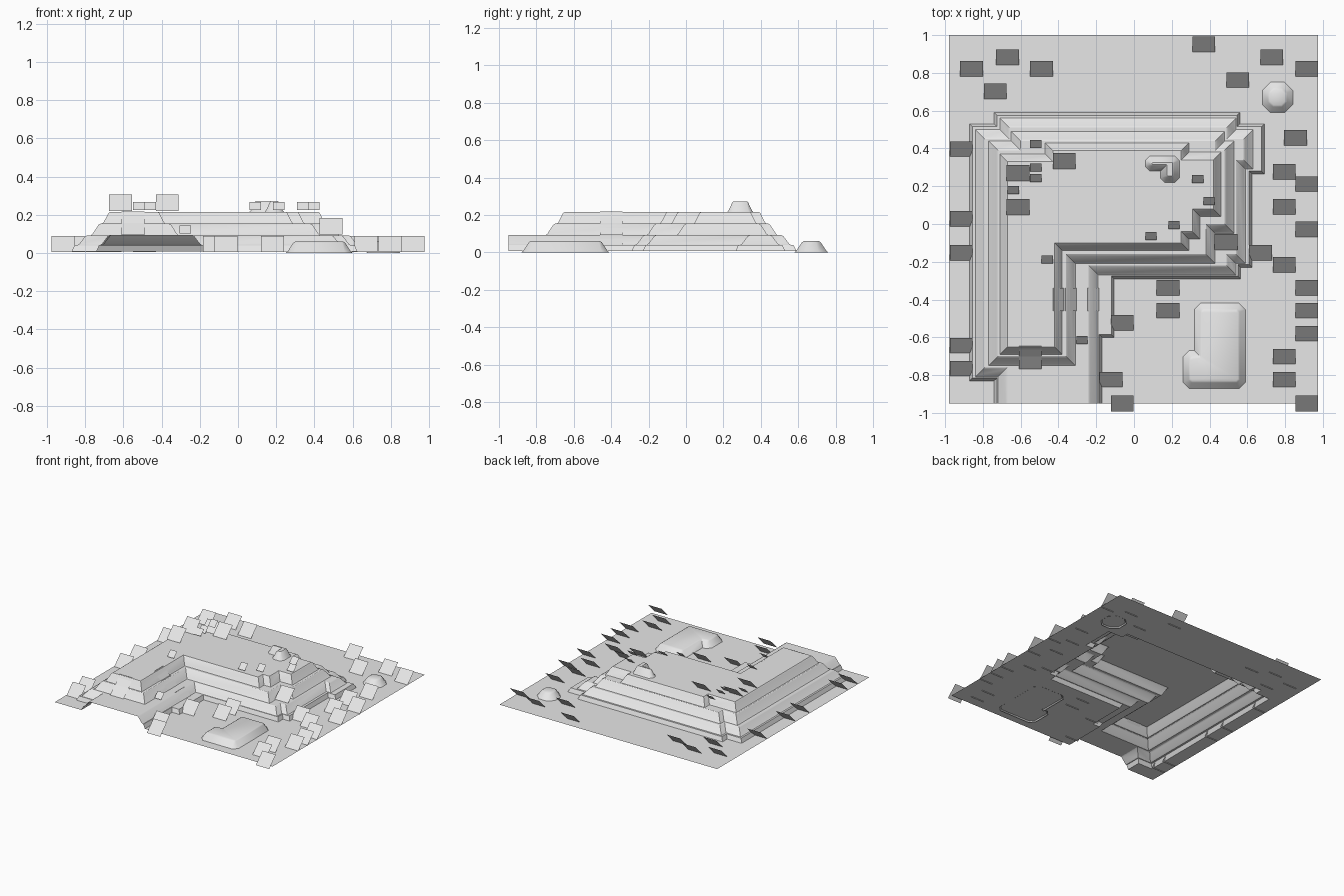
import bpy
from mathutils import Vector
from mathutils.geometry import tessellate_polygon

if "Cube" in bpy.data.objects:
    bpy.data.objects.remove(bpy.data.objects["Cube"])

FRONT = -0.95          # front edge of the map, where the terrain is cut open
GROUND_Z, SHELF_Z = 0.008, 0.04
TIER_Z = (0.092, 0.153, 0.215)

grey = bpy.data.materials.new("plain_grey")
grey.diffuse_color = (0.8, 0.8, 0.8, 1)
grey.use_nodes = True
grey.node_tree.nodes["Principled BSDF"].inputs["Base Color"].default_value = grey.diffuse_color


def make(name, verts, faces, smooth=True):
    """Object whose faces all look upward."""
    fixed = []
    for f in faces:
        a, b, c = (Vector(verts[i]) for i in f[:3])
        fixed.append(f if (b - a).cross(c - a).z >= 0 else tuple(reversed(f)))
    me = bpy.data.meshes.new(name)
    me.from_pydata(verts, [], fixed)
    me.materials.append(grey)
    ob = bpy.data.objects.new(name, me)
    bpy.context.collection.objects.link(ob)
    if smooth:
        bpy.ops.object.select_all(action='DESELECT')
        ob.select_set(True)
        bpy.context.view_layer.objects.active = ob
        bpy.ops.object.shade_smooth_by_angle(angle=0.6)
    return ob


def offset(poly, d):
    """Grow a clockwise outline by d; points on the cut front edge stay on it."""
    out, n = [], len(poly)
    for i in range(n):
        p0, p, p1 = (Vector(poly[(i + k) % n]) for k in (-1, 0, 1))
        e0, e1 = (p - p0).normalized(), (p1 - p).normalized()
        n0, n1 = Vector((-e0.y, e0.x)), Vector((-e1.y, e1.x))
        q = p + (n0 + n1) * (d / (1 + n0.dot(n1)))
        out.append((q.x, FRONT if p.y <= FRONT + 0.001 else q.y))
    return out


def flat(name, z, *loops):
    """Flat area, later loops are holes."""
    pts = [[Vector((x, y, 0)) for x, y in lp] for lp in loops]
    verts = [(v.x, v.y, z) for lp in pts for v in lp]
    return make(name, verts, [tuple(t) for t in tessellate_polygon(pts)], False)


def slope(name, poly, width, z_top, z_low, profile, cap=False):
    """Skirt that falls outward from an outline."""
    n, verts, faces = len(poly), [], []
    for t, drop in profile:
        z = z_top + (z_low - z_top) * drop
        verts += [(x, y, z) for x, y in offset(poly, width * t)]
    for r in range(len(profile) - 1):
        for i in range(n):
            j = (i + 1) % n
            if poly[i][1] <= FRONT + 0.001 and poly[j][1] <= FRONT + 0.001:
                continue
            faces.append((r * n + i, r * n + j, (r + 1) * n + j, (r + 1) * n + i))
    if cap:
        top = [Vector((x, y, 0)) for x, y in poly]
        faces += [tuple(t) for t in tessellate_polygon([top])]
    return make(name, verts, faces)


def cut_corners(poly, r):
    out, n = [], len(poly)
    for i in range(n):
        p = Vector(poly[i])
        for k in (-1, 1):
            q = Vector(poly[(i + k) % n])
            out.append(tuple(p + (q - p).normalized() * r))
    return out


SOFT = ((0, 0), (0.2, 0.1), (0.8, 0.86), (1, 1))
HARD = ((0, 0), (1, 1))

# Outlines, clockwise
ledge = [(-.74, FRONT), (-.74, -.83), (-.87, -.83), (-.87, .53), (-.74, .53),
         (-.74, .59), (.56, .59), (.56, .53), (.69, .53), (.69, .265),
         (.625, .265), (.625, -.23), (.565, -.23), (.565, -.29),
         (-.105, -.29), (-.105, -.6), (-.17, -.6), (-.17, FRONT)]
tier1 = [(-.67, FRONT), (-.67, -.76), (-.79, -.76), (-.79, .45), (-.66, .45),
         (-.66, .51), (.49, .51), (.49, .45), (.58, .45), (.58, .34),
         (.54, .34), (.54, -.16), (.49, -.16), (.49, -.22), (-.24, -.22),
         (-.24, FRONT)]
tier2 = [(-.72, -.70), (-.72, .39), (-.60, .39), (-.60, .44), (.43, .44),
         (.43, .39), (.48, .39), (.48, 0), (.38, 0), (.38, -.16),
         (-.36, -.16), (-.36, -.70)]
tier3 = [(-.67, -.65), (-.67, .33), (-.43, .33), (-.43, .39), (.25, .39),
         (.25, .34), (.42, .34), (.42, .08), (.31, .08), (.31, -.04),
         (.25, -.04), (.25, -.10), (-.42, -.10), (-.42, -.65)]

# Ground sheet, open beneath the plateau
flat("ground", GROUND_Z, ledge + [(.975, FRONT), (.975, 1), (-.98, 1), (-.98, FRONT)])

# Low ledge and its shelf
ledge_top = offset(ledge, -0.015)
slope("ledge_wall", ledge_top, 0.015, SHELF_Z, GROUND_Z, HARD)
flat("ledge_shelf", SHELF_Z, ledge_top + offset(tier1, 0.05)[::-1])

# Three stacked tiers
slope("lower_slope", tier1, 0.05, TIER_Z[0], SHELF_Z, SOFT)
flat("lower_terrace", TIER_Z[0], tier1, offset(tier2, 0.05))
slope("middle_slope", tier2, 0.05, TIER_Z[1], TIER_Z[0], SOFT)
flat("middle_terrace", TIER_Z[1], tier2, offset(tier3, 0.04))
slope("upper_slope", tier3, 0.04, TIER_Z[2], TIER_Z[1], SOFT)
flat("plateau_top", TIER_Z[2], tier3)


# Mounds and the rock on the plateau: footprint, slope width, base, height
def mound(name, foot, width, z, h, corner):
    top = cut_corners(offset(foot, -width), corner)
    slope(name, top, width, z + h, z, SOFT, cap=True)


mound("front_mound", [(.25, -.88), (.25, -.66), (.31, -.66), (.31, -.41),
                      (.60, -.41), (.60, -.88)], 0.05, 0, 0.06, 0.01)
mound("back_mound", [(.67, .58), (.67, .76), (.85, .76), (.85, .58)],
      0.05, 0, 0.06, 0.02)
mound("plateau_rock", [(.06, .28), (.06, .36), (.24, .36), (.24, .22),
                       (.14, .22), (.14, .28)], 0.035, TIER_Z[2], 0.058, 0.003)


# Stair ramps laid on the slopes
def ramp(name, a, b, across, along_y):
    (u0, z0), (u1, z1), (c0, c1) = a, b, across
    pts = [(u0, c0, z0), (u0, c1, z0), (u1, c1, z1), (u1, c0, z1)]
    if along_y:
        pts = [(y, x, z) for x, y, z in pts]
    make(name, pts, [(0, 1, 2, 3)], False)


for i, (a, b) in enumerate((((-.43, .218), (-.372, .156)),
                            ((-.365, .156), (-.305, .095)),
                            ((-.245, .095), (-.185, .042)))):
    ramp(f"side_stair_{i}", a, b, (-.46, -.34), False)
ramp("front_stair_upper", (-.645, .218), (-.702, .156), (-.61, -.49), True)
ramp("front_stair_lower", (-.702, .156), (-.768, .095), (-.61, -.49), True)


# Leaning cards: square panels tilted back 45 degrees
def cards(name, places, width, rise, z):
    verts, faces = [], []
    for x, y in places:
        k = len(verts)
        w, d = width / 2, rise / 2
        verts += [(x - w, y - d, z), (x + w, y - d, z),
                  (x + w, y + d, z + rise), (x - w, y + d, z + rise)]
        faces.append((k, k + 1, k + 2, k + 3))
    make(name, verts, faces, False)


cards("ground_cards", [
    (.37, .95), (-.67, .88), (-.86, .82), (-.49, .82), (-.735, .70), (.73, .88),
    (.915, .82), (.55, .76), (.855, .455), (-.915, .395), (.795, .275),
    (.915, .21), (.795, .09), (.915, -.03), (.67, -.155), (-.915, .025),
    (-.915, -.155), (.795, -.217), (.18, -.34), (.915, -.34), (.18, -.46),
    (.915, -.46), (-.063, -.525), (.915, -.582), (-.915, -.645), (-.915, -.767),
    (.795, -.704), (-.122, -.825), (.795, -.825), (.915, -.95), (-.063, -.95)],
    0.12, 0.085, 0.004)
cards("plateau_cards", [(-.37, .333), (-.614, .27), (-.614, .09)], 0.12, 0.085, 0.22)
cards("terrace_card", [(.487, -.095)], 0.12, 0.085, 0.097)
cards("small_plateau_cards", [
    (-.52, .423), (-.52, .30), (-.52, .243), (-.64, .18), (.338, .238),
    (.397, .122), (.212, -.005), (.09, -.063), (-.46, -.187)], 0.06, 0.042, 0.225)
cards("small_terrace_card", [(-.275, -.614)], 0.06, 0.042, 0.102)
